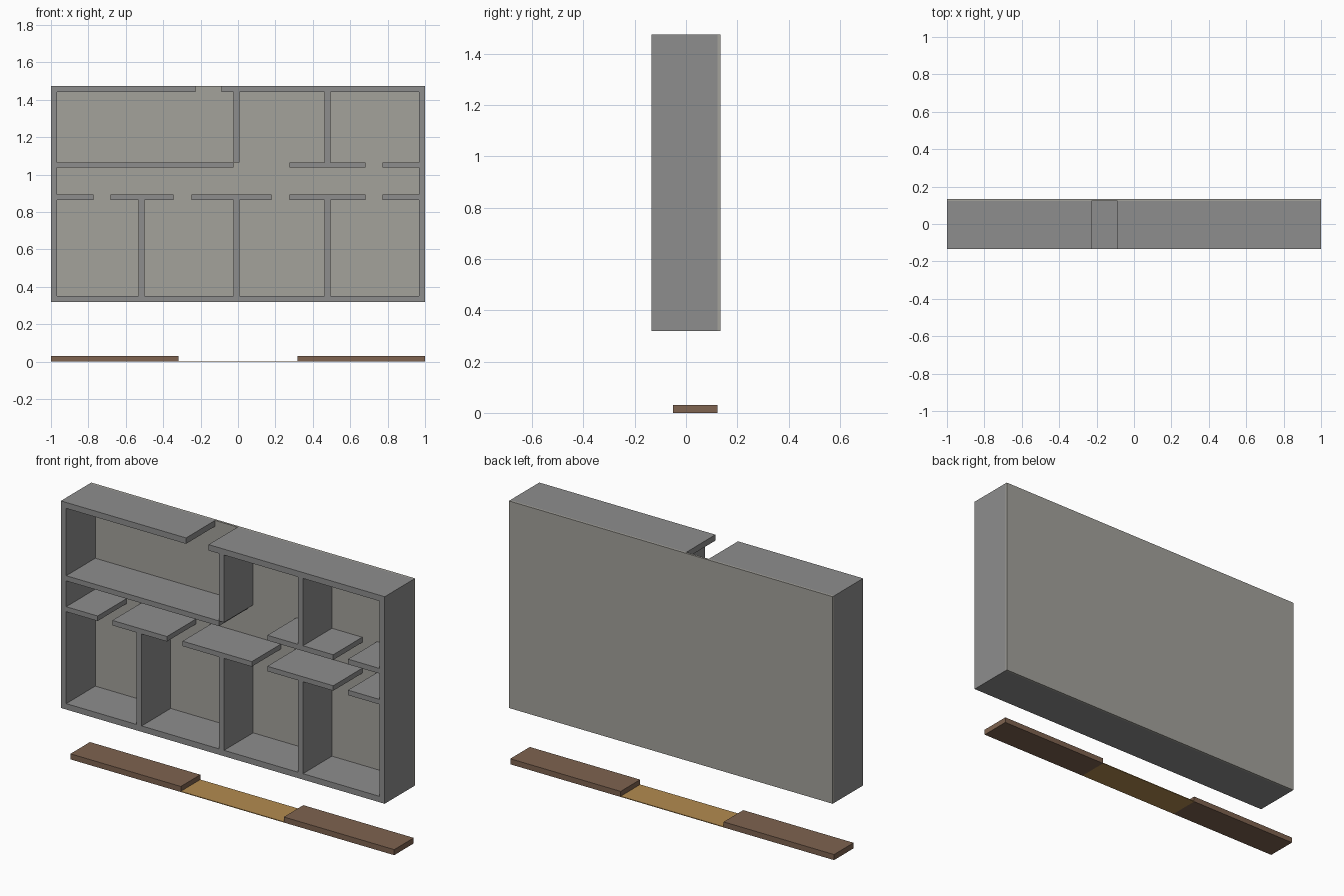
import bpy

if "Cube" in bpy.data.objects:
    bpy.data.objects.remove(bpy.data.objects["Cube"])

W, FRONT, SEAM, BACK = 1.0, -0.134, 0.122, 0.134   # half width and depth planes
Z0, Z1, T = 0.319, 1.475, 0.033                    # frame bottom, top, wall thickness
XI, ZB, ZT = W - T, Z0 + T, Z1 - T                 # inner faces of the frame


def material(name, rgb):
    m = bpy.data.materials.new(name)
    m.diffuse_color = (*rgb, 1)
    m.use_nodes = True
    m.node_tree.nodes["Principled BSDF"].inputs["Base Color"].default_value = m.diffuse_color
    return m


def add_mesh(name, verts, faces, mat):
    me = bpy.data.meshes.new(name)
    me.from_pydata(verts, [], faces)
    ob = bpy.data.objects.new(name, me)
    bpy.context.collection.objects.link(ob)
    me.materials.append(mat)
    return ob


def box(name, x, y, z, mat):
    verts = [(a, b, c) for a in x for b in y for c in z]
    faces = [(0, 1, 3, 2), (4, 6, 7, 5), (0, 4, 5, 1),
             (2, 3, 7, 6), (0, 2, 6, 4), (1, 5, 7, 3)]
    return add_mesh(name, verts, faces, mat)


wall_mat = material("wall_grey", (0.27, 0.27, 0.27))
floor_mat = material("backing_grey", (0.37, 0.36, 0.33))
brown = material("brown", (0.21, 0.125, 0.08))
tan = material("tan", (0.45, 0.26, 0.08))

# Wall plan as (x0, x1, z0, z1) rectangles: outer frame with a gap in the top
plan = [(-W, -XI, Z0, Z1), (XI, W, Z0, Z1), (-XI, XI, Z0, ZB),
        (-XI, -0.227, ZT, Z1), (-0.088, XI, ZT, Z1)]
# Upper corridor wall, broken by doorways
UP = (1.037, 1.066)
plan += [(a, b, *UP) for a, b in ((-XI, -0.024), (0.275, 0.682), (0.773, XI))]
# Lower corridor wall, broken by doorways
LOW = (0.865, 0.893)
plan += [(a, b, *LOW) for a, b in ((-XI, -0.773), (-0.682, -0.345), (-0.249, 0.179),
                                   (0.275, 0.682), (0.773, XI))]
# Upright partitions above and below the corridor
plan += [(x, x + 0.032, UP[1], ZT) for x in (-0.024, 0.463)]
plan += [(x, x + 0.032, ZB, LOW[0]) for x in (-0.533, -0.024, 0.463)]

# Merge the plan into one sheet on a shared grid, then thicken it
xs = sorted({v for r in plan for v in r[:2]})
zs = sorted({v for r in plan for v in r[2:]})
index, verts, faces = {}, [], []


def vert(x, z):
    if (x, z) not in index:
        index[x, z] = len(verts)
        verts.append((x, FRONT, z))
    return index[x, z]


for xa, xb in zip(xs, xs[1:]):
    for za, zb in zip(zs, zs[1:]):
        cx, cz = (xa + xb) / 2, (za + zb) / 2
        if any(a < cx < b and c < cz < d for a, b, c, d in plan):
            faces.append((vert(xa, za), vert(xb, za), vert(xb, zb), vert(xa, zb)))
walls = add_mesh("walls", verts, faces, wall_mat)
mod = walls.modifiers.new("wall_depth", 'SOLIDIFY')
mod.thickness, mod.offset = SEAM - FRONT, -1

# Backing panel behind all rooms
box("backing_panel", (-W, W), (SEAM, BACK), (Z0, Z1), floor_mat)

# Strip below: two raised ends joined by a thin middle
DEPTH = (-0.05, 0.122)
for side, x in (("left", (-W, -0.318)), ("right", (0.318, W))):
    box(side + "_strip", x, DEPTH, (0, 0.031), brown)
box("middle_strip", (-0.318, 0.318), DEPTH, (0, 0.004), tan)
